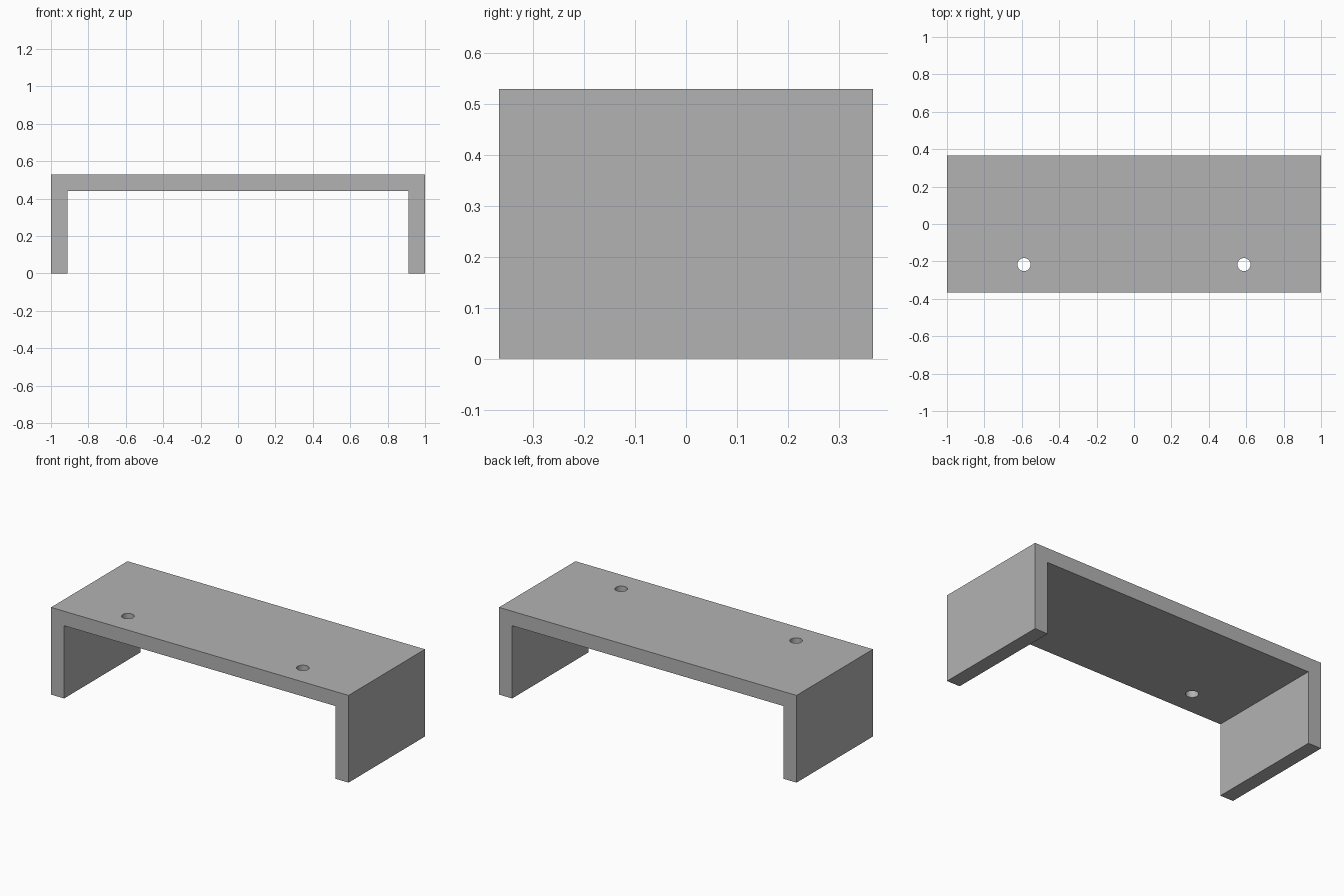
import bpy
import bmesh

if "Cube" in bpy.data.objects:
    bpy.data.objects.remove(bpy.data.objects["Cube"], do_unlink=True)

HALF_WIDTH, HALF_DEPTH, HEIGHT = 1.0, 0.367, 0.53
WALL = 0.088
HOLE_X, HOLE_Y, HOLE_RADIUS = 0.588, -0.217, 0.035

grey = bpy.data.materials.new("plain grey")
grey.use_nodes = True
colour = (0.45, 0.45, 0.45, 1)
grey.diffuse_color = colour
grey.node_tree.nodes["Principled BSDF"].inputs["Base Color"].default_value = colour

# Bracket: a U-shaped profile extruded from front to back
inner, under = HALF_WIDTH - WALL, HEIGHT - WALL
half = [(HALF_WIDTH, HEIGHT), (HALF_WIDTH, 0), (inner, 0), (inner, under)]
profile = half + [(-x, z) for x, z in reversed(half)]
bm = bmesh.new()
face = bm.faces.new([bm.verts.new((x, -HALF_DEPTH, z)) for x, z in profile])
result = bmesh.ops.extrude_face_region(bm, geom=[face])
moved = [v for v in result["geom"] if isinstance(v, bmesh.types.BMVert)]
bmesh.ops.translate(bm, verts=moved, vec=(0, 2 * HALF_DEPTH, 0))
bmesh.ops.recalc_face_normals(bm, faces=bm.faces)
mesh = bpy.data.meshes.new("bracket")
bm.to_mesh(mesh)
bm.free()
mesh.materials.append(grey)
bracket = bpy.data.objects.new("bracket", mesh)
bpy.context.collection.objects.link(bracket)

# Two screw holes through the top, near the front edge
cutters = []
for side in (-1, 1):
    bpy.ops.mesh.primitive_cylinder_add(
        vertices=48, radius=HOLE_RADIUS, depth=WALL * 3,
        location=(side * HOLE_X, HOLE_Y, HEIGHT - WALL / 2))
    cutter = bpy.context.object
    cutter.name = "left_hole_cutter" if side > 0 else "right_hole_cutter"
    cutter.hide_render = True
    cutter.data.materials.append(grey)
    cut = bracket.modifiers.new("screw hole", "BOOLEAN")
    cut.operation = "DIFFERENCE"
    cut.solver = "EXACT"
    cut.object = cutter
    cutters.append(cutter)

# Apply the cuts, then drop the cutters
bpy.ops.object.select_all(action="DESELECT")
bracket.select_set(True)
bpy.context.view_layer.objects.active = bracket
for name in [m.name for m in bracket.modifiers]:
    bpy.ops.object.modifier_apply(modifier=bracket.modifiers[0].name)
for cutter in cutters:
    bpy.data.objects.remove(cutter, do_unlink=True)
bpy.ops.object.shade_smooth_by_angle()
